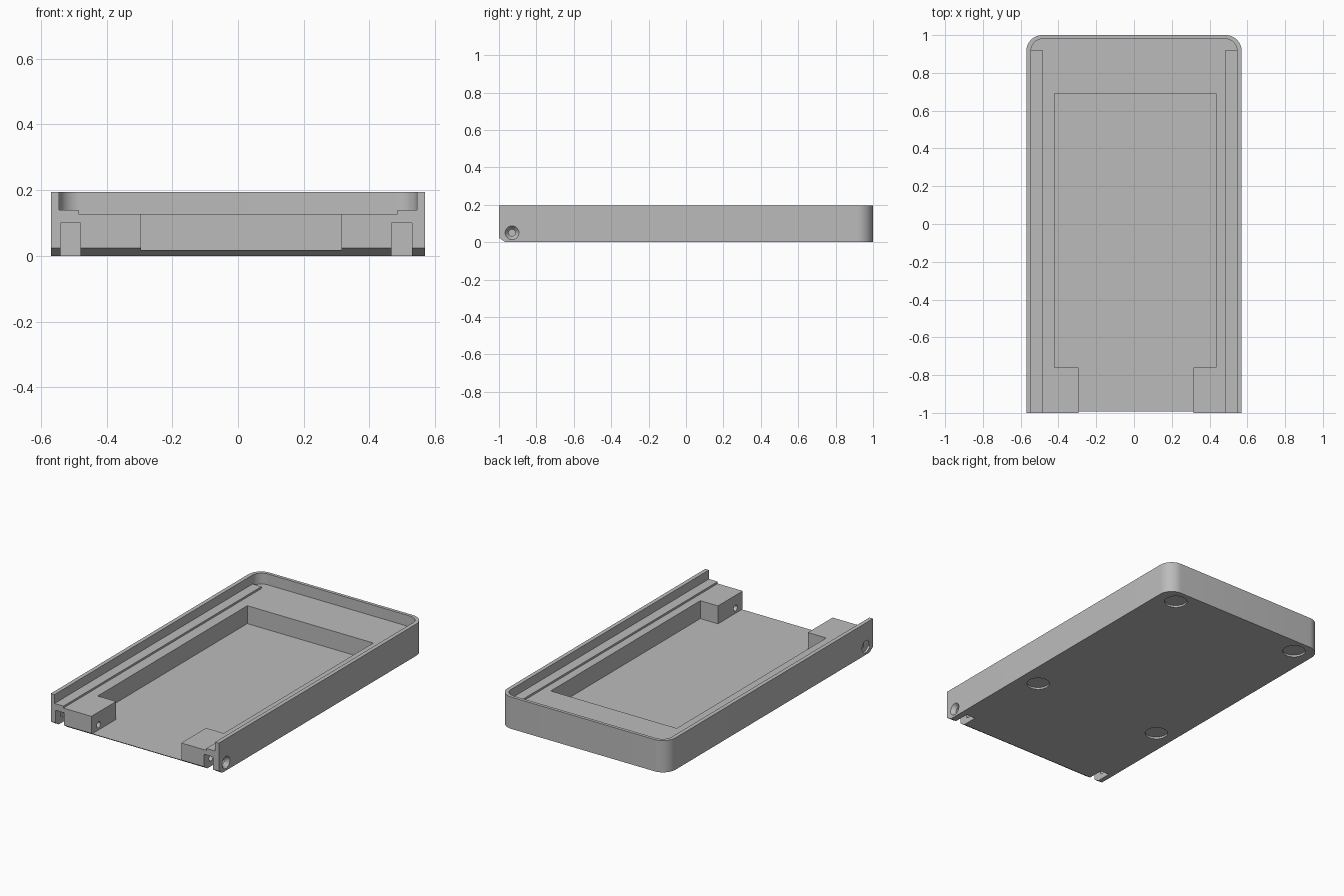
import bpy, bmesh, math
from mathutils import Matrix, Vector

if "Cube" in bpy.data.objects:
    bpy.data.objects.remove(bpy.data.objects["Cube"])

grey = bpy.data.materials.new("plain grey")
grey.use_nodes = True
colour = (0.5, 0.5, 0.5, 1)
grey.diffuse_color = colour
grey.node_tree.nodes["Principled BSDF"].inputs["Base Color"].default_value = colour


def finish(name, bm):
    bmesh.ops.recalc_face_normals(bm, faces=bm.faces)
    mesh = bpy.data.meshes.new(name)
    bm.to_mesh(mesh)
    bm.free()
    mesh.materials.append(grey)
    ob = bpy.data.objects.new(name, mesh)
    bpy.context.collection.objects.link(ob)
    return ob


def prism(name, points, low, high):
    """Extrude an outline of (x, y) points from z low to z high."""
    bm = bmesh.new()
    face = bm.faces.new([bm.verts.new((x, y, low)) for x, y in points])
    up = bmesh.ops.extrude_face_region(bm, geom=[face])["geom"]
    bmesh.ops.translate(bm, vec=(0, 0, high - low),
                        verts=[v for v in up if isinstance(v, bmesh.types.BMVert)])
    return finish(name, bm)


def box(name, x0, x1, y0, y1, z0, z1):
    return prism(name, [(x0, y0), (x1, y0), (x1, y1), (x0, y1)], z0, z1)


def tapered(name, r0, r1, length, centre, turn=None):
    bm = bmesh.new()
    matrix = Matrix.Translation(Vector(centre)) @ (turn or Matrix())
    bmesh.ops.create_cone(bm, cap_ends=True, segments=40, radius1=r0, radius2=r1,
                          depth=length, matrix=matrix)
    return finish(name, bm)


def rounded_back(half, front, back, radius, steps=12):
    """Outline with square front corners and rounded back corners."""
    points = [(-half, front), (half, front)]
    for side, start in ((1, 0), (-1, math.pi / 2)):
        for i in range(steps + 1):
            a = start + i / steps * math.pi / 2
            points.append((side * (half - radius) + radius * math.cos(a),
                           back - radius + radius * math.sin(a)))
    return points


def cut(target, cutter):
    mod = target.modifiers.new("cut", "BOOLEAN")
    mod.operation = "DIFFERENCE"
    mod.solver = "EXACT"
    mod.object = cutter
    bpy.context.view_layer.objects.active = target
    bpy.ops.object.modifier_apply(modifier=mod.name)
    bpy.data.objects.remove(cutter)


# Tray body with a rim around the sides and back
tray = prism("tray_body", rounded_back(0.57, -1, 1, 0.085), 0, 0.195)
cut(tray, prism("rim_cutter", rounded_back(0.545, -1.1, 0.98, 0.062), 0.128, 0.3))

# Deep pocket, narrowing between two front blocks
cut(tray, prism("pocket_cutter", [
    (-0.295, -1.1), (0.315, -1.1), (0.315, -0.76), (0.435, -0.76),
    (0.435, 0.69), (-0.42, 0.69), (-0.42, -0.76), (-0.295, -0.76)], 0.018, 0.3))

# Bevel under the front edge
wedge = prism("bevel_cutter", [(-1.04, 0.05), (-1.04, -0.025), (-0.928, -0.025)], -0.7, 0.7)
wedge.data.transform(Matrix(((0, 0, 1, 0), (1, 0, 0, 0), (0, 1, 0, 0), (0, 0, 0, 1))))
cut(tray, wedge)

# Front slots, open to the underside
for x0, x1 in ((-0.54, -0.48), (0.468, 0.53)):
    cut(tray, box("slot_cutter", x0, x1, -1.1, -0.87, -0.1, 0.1))

# Cross bore with countersunk ends
across = Matrix.Rotation(math.pi / 2, 4, "Y")
cut(tray, tapered("bore_cutter", 0.018, 0.018, 1.4, (0, -0.93, 0.05), across))
for side in (1, -1):
    radii = (0.018, 0.052) if side > 0 else (0.052, 0.018)
    cut(tray, tapered("countersink_cutter", *radii, 0.045,
                      (side * 0.5675, -0.93, 0.05), across))

# Round foot recesses underneath
for x in (-0.445, 0.445):
    for y in (-0.33, 0.905):
        cut(tray, tapered("foot_cutter", 0.065, 0.065, 0.024, (x, y, 0)))

# Raised ledges along both sides
ledges = [box("right_ledge", -0.545, -0.485, -1, 0.92, 0.128, 0.14),
          box("left_ledge", 0.485, 0.545, -1, 0.92, 0.128, 0.14)]

# Smooth the curves, keep the edges sharp
bpy.ops.object.select_all(action="DESELECT")
for ob in [tray] + ledges:
    ob.select_set(True)
bpy.context.view_layer.objects.active = tray
bpy.ops.object.shade_smooth_by_angle(angle=math.radians(30))
